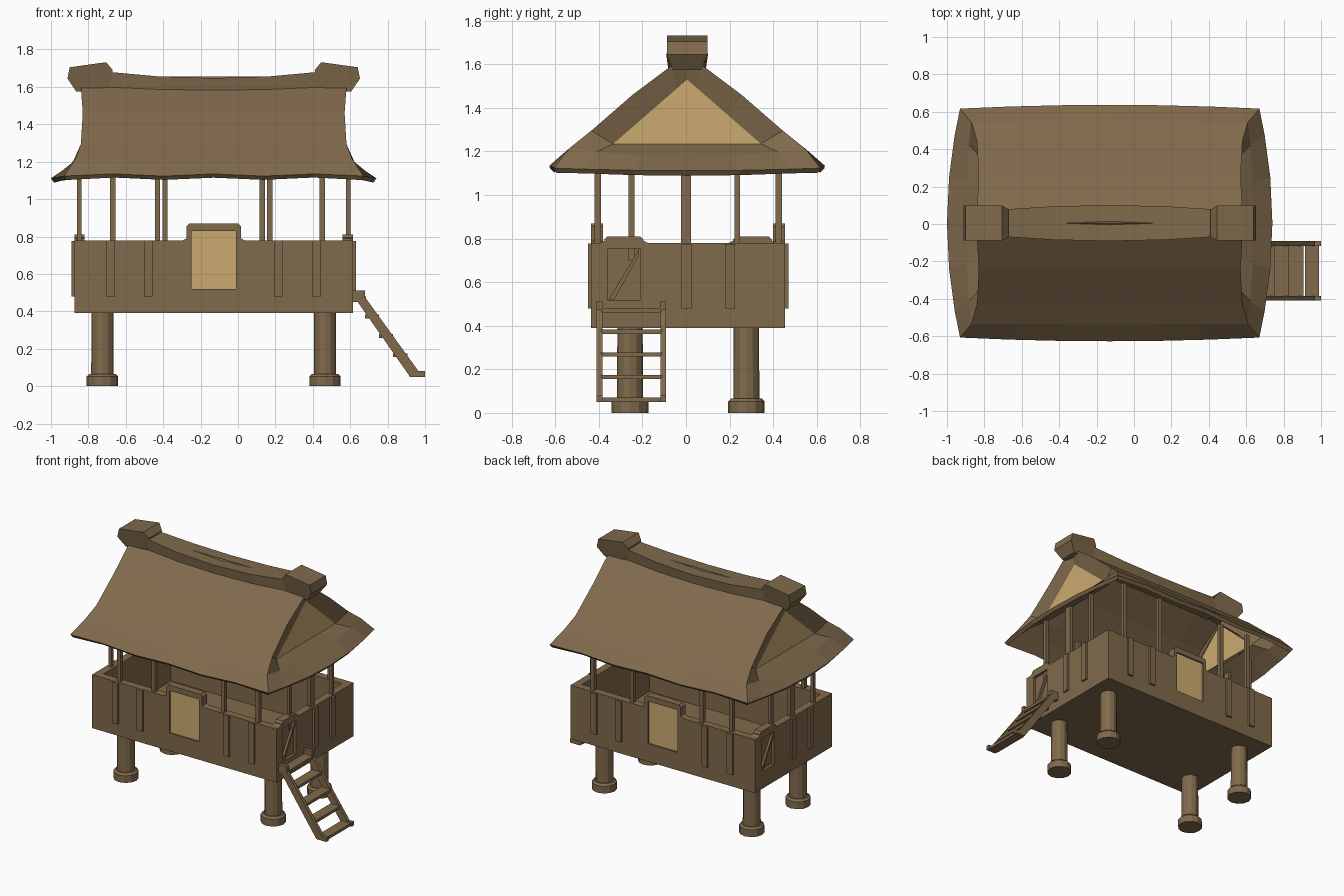
import bpy, bmesh, math
from mathutils import Matrix, Vector

if "Cube" in bpy.data.objects:
    bpy.data.objects.remove(bpy.data.objects["Cube"])


def material(name, rgb):
    m = bpy.data.materials.new(name)
    m.use_nodes = True
    m.diffuse_color = (*rgb, 1)
    m.node_tree.nodes["Principled BSDF"].inputs["Base Color"].default_value = (*rgb, 1)
    return m


WOOD = material("brown wood", (0.216, 0.144, 0.072))
STRAW = material("pale straw", (0.6, 0.41, 0.165))
HX, HY = 0.745, 0.445          # half size of the cabin
THICK = 0.055                  # wall thickness
HOUSE = Matrix.Translation((-0.13, 0.01, 0))
ROOF = Matrix.Translation((-0.13, 0.005, 0))


def finish(name, bm, matrix=Matrix(), mats=(WOOD,)):
    bmesh.ops.recalc_face_normals(bm, faces=bm.faces)
    me = bpy.data.meshes.new(name)
    bm.to_mesh(me)
    bm.free()
    for m in mats:
        me.materials.append(m)
    ob = bpy.data.objects.new(name, me)
    ob.matrix_world = matrix
    bpy.context.collection.objects.link(ob)
    return ob


def box(name, x, y, z, matrix=Matrix(), mat=WOOD):
    """Box from (low, high) pairs."""
    bm = bmesh.new()
    bmesh.ops.create_cube(bm, size=1)
    for v in bm.verts:
        v.co = [lo + (c + 0.5) * (hi - lo) for c, (lo, hi) in zip(v.co, (x, y, z))]
    return finish(name, bm, matrix, (mat,))


def prism(name, outline, y0, y1, matrix=Matrix()):
    """Outline in x and z, extruded along y."""
    bm = bmesh.new()
    face = bm.faces.new([bm.verts.new((x, y0, z)) for x, z in outline])
    new = bmesh.ops.extrude_face_region(bm, geom=[face])["geom"]
    bmesh.ops.translate(bm, vec=(0, y1 - y0, 0),
                        verts=[g for g in new if isinstance(g, bmesh.types.BMVert)])
    return finish(name, bm, matrix)


def cut(target, cutter):
    mod = target.modifiers.new("recess", 'BOOLEAN')
    mod.operation, mod.solver, mod.object = 'DIFFERENCE', 'EXACT', cutter
    bpy.context.view_layer.objects.active = target
    bpy.ops.object.modifier_apply(modifier=mod.name)
    bpy.data.objects.remove(cutter)


def wall(name, angle, dist, half, bump, hole):
    """Wall facing -y with a raised lintel and a recess, turned into place."""
    mat = HOUSE @ Matrix.Rotation(math.radians(angle), 4, 'Z')
    c, w, top = bump
    outline = [(-half, 0.39), (half, 0.39), (half, 0.78), (c + w + 0.02, 0.78),
               (c + w, 0.79), (c + w, top - 0.015), (c + w - 0.015, top),
               (c - w + 0.015, top), (c - w, top - 0.015), (c - w, 0.79),
               (c - w - 0.02, 0.78), (-half, 0.78)]
    ob = prism(name, outline, -dist, -dist + THICK, mat)
    hw, z0, z1 = hole
    cut(ob, box("recess_cutter", (c - hw, c + hw), (-dist - 0.05, -dist + 0.02), (z0, z1), mat))
    return mat


# Cabin walls: the two ends repeat each other turned half round
for end, a in (("front", 0), ("back", 180)):
    m = wall(end + "_wall", a, HY, HX, (0, 0.145, 0.87), (0.119, 0.52, 0.83))
    box(end + "_window", (-0.119, 0.119), (-HY + 0.012, -HY + 0.02), (0.52, 0.83), m, STRAW)
    for i, u in enumerate((-0.55, -0.35, 0.345, 0.55)):
        box(f"{end}_batten_{i}", (u - 0.023, u + 0.023), (-HY - 0.015, -HY + 0.01), (0.48, 0.778), m)
    for i, u in enumerate((-0.54, -0.26, 0.30, 0.58)):
        u = u if a == 0 else -u if i in (1, 2) else {0: 0.58, 3: -0.54}[i]
        u = {0.26: 0.26, -0.30: -0.26, 0.26: 0.30}.get(u, u)
        box(f"{end}_post_{i}", (u - 0.014, u + 0.014), (-0.43, -0.4), (0.7, 1.22), m
            if a == 0 else m @ Matrix.Scale(1 if i in (1, 2) else -1, 4, (1, 0, 0)))

for end, a in (("left", 90), ("right", 270)):
    c = -0.295
    m = wall(end + "_wall", a, HX, HY - 0.01, (c, 0.09, 0.81), (0.073, 0.515, 0.755))
    prism(end + "_gate_brace", [(c - 0.07, 0.52), (c - 0.045, 0.52), (c + 0.07, 0.725), (c + 0.07, 0.752)],
          -HX + 0.004, -HX + 0.022, m)
    for i, u in enumerate((-0.007, 0.193)):
        box(f"{end}_batten_{i}", (u - 0.023, u + 0.023), (-HX - 0.015, -HX + 0.01), (0.48, 0.775), m)
    s = 1 if a == 90 else -1
    for i, (u, w) in enumerate(((-0.26, 0.013), (-0.01, 0.024), (0.225, 0.013))):
        box(f"{end}_post_{i}", (s * u - w, s * u + w), (-HX + 0.013, -HX + 0.037), (0.7, 1.17), m)

box("floor", (-HX + 0.01, HX - 0.01), (-HY + 0.01, HY - 0.01), (0.39, 0.43), HOUSE)

# Stilts: twelve sided shaft on a wider foot
for i, (x, y) in enumerate((x, y) for x in (-0.595, 0.595) for y in (-0.267, 0.267)):
    bm = bmesh.new()
    for r1, r2, z0, z1 in ((0.084, 0.084, 0, 0.052), (0.084, 0.07, 0.052, 0.066), (0.06, 0.058, 0.06, 0.4)):
        bmesh.ops.create_cone(bm, cap_ends=True, segments=12, radius1=r1, radius2=r2, depth=z1 - z0,
                              matrix=Matrix.Translation((x, y, (z0 + z1) / 2)))
    finish(f"stilt_{i}", bm, HOUSE)

# Ladder
rail = [(0.61, 0.45), (0.61, 0.512), (0.68, 0.512), (0.68, 0.475), (0.965, 0.08), (1.0, 0.08),
        (1.0, 0.05), (0.92, 0.05), (0.64, 0.45)]
for i, y in enumerate((-0.41, -0.117)):
    prism(f"ladder_rail_{i}", rail, y, y + 0.026)
for i, (x, z) in enumerate(((0.61, 0.46), (0.68, 0.362), (0.755, 0.258), (0.83, 0.155), (0.915, 0.051))):
    box(f"ladder_tread_{i}", (x, x + 0.075), (-0.39, -0.11), (z, z + 0.02))

# Thatched roof: two slopes, flared end skirts, barge bands and straw gables
rows = [(0.0, 1.655, 0.71), (0.07, 1.595, 0.71), (0.25, 1.46, 0.7), (0.44, 1.295, 0.71),
        (0.54, 1.215, 0.74), (0.632, 1.135, 0.8)]      # y, z, half length
bm = bmesh.new()


def quads(grid, mat=0):
    for a, b in zip(grid, grid[1:]):
        for j in range(len(a) - 1):
            pts = [Vector(p) for p in (a[j], a[j + 1], b[j + 1], b[j])]
            pts = [p for k, p in enumerate(pts) if (p - pts[k - 1]).length > 1e-5]
            bm.faces.new([bm.verts.new(p) for p in pts]).material_index = mat


for s in (-1, 1):
    slope = []
    for i, (y, z, h) in enumerate(rows):
        wave = 0.006 if i == 5 else 0
        slope.append([(t * h, s * (y - (0.02 * t * t if i == 5 else 0)), z + wave * math.cos(t * 9) - wave)
                      for t in (-1, -0.67, -0.33, 0, 0.33, 0.67, 1)])
    quads(slope)
    # End skirt, sharing its corners with the slopes
    skirt = []
    for i, bulge in ((3, -0.035), (4, 0.03), (5, 0.07)):
        y, z, h = rows[i]
        line = []
        for t in (-1, -0.77, -0.4, 0, 0.4, 0.77, 1):
            edge = abs(t) == 1
            if i == 3:
                line.append((s * (h if edge else 0.675), t * y, z if edge else 1.235))
            else:
                yy = y - (0.02 if i == 5 else 0)
                drop = (0.04 if i == 4 else 0.012) * (1 - t * t)
                corner = 0.006 * math.cos(9) - 0.006 if i == 5 else 0
                line.append((s * (h + bulge * (1 - t * t)), t * yy, z + corner - drop))
        skirt.append(line)
    quads(skirt)
    # Barge bands run from the slope edges in to the gable triangle
    gy, gz, apex = 0.77 * rows[3][0], 1.235, 1.53
    for side in (-1, 1):
        outer = [(s * h, side * y, z) for y, z, h in rows[:4]]
        inner = [(s * 0.675, side * gy * k, apex + (gz - apex) * k) for k in (0, 0.16, 0.57, 1)]
        quads([outer, inner])
    tri = [(s * 0.675, -gy, gz), (s * 0.675, gy, gz), (s * 0.675, 0, apex)]
    bm.faces.new([bm.verts.new(p) for p in tri]).material_index = 1
bmesh.ops.remove_doubles(bm, verts=bm.verts, dist=0.0005)
roof = finish("thatched_roof", bm, ROOF, (WOOD, STRAW))
# Keep the shell's normals pointing outward
if sum(f.normal.z for f in roof.data.polygons) < 0:
    roof.data.flip_normals()
solid = roof.modifiers.new("thatch thickness", 'SOLIDIFY')
solid.thickness, solid.offset = 0.028, -1

# Sagging ridge cap, narrower towards its ends
bm = bmesh.new()
cap = []
for x in (-0.58, -0.3, 0, 0.3, 0.58):
    k = (x / 0.58) ** 2
    w, top = 0.096 - 0.024 * k, 1.657 + 0.035 * k
    cap.append([bm.verts.new(p) for p in ((x, -w + 0.01, 1.575), (x, -w, top - 0.01), (x, w, top - 0.01), (x, w - 0.01, 1.575))])
for a, b in zip(cap, cap[1:]):
    for j in range(4):
        bm.faces.new((a[j], a[j - 1], b[j - 1], b[j]))
bm.faces.new(cap[0])
bm.faces.new(cap[-1])
finish("ridge_cap", bm, ROOF)

# Ridge end blocks, pinched at the foot
for name, s in (("left", 1), ("right", -1)):
    ob = prism(f"{name}_ridge_block", [(s * x, z) for x, z in (
        (0.735, 1.575), (0.56, 1.585), (0.54, 1.69), (0.575, 1.732), (0.77, 1.705), (0.782, 1.645))],
        -0.093, 0.093, ROOF)
    for v in ob.data.vertices:
        if v.co.z < 1.6:
            v.co.y *= 0.7
        elif abs(v.co.x) < 0.55:
            v.co.y *= 0.8
